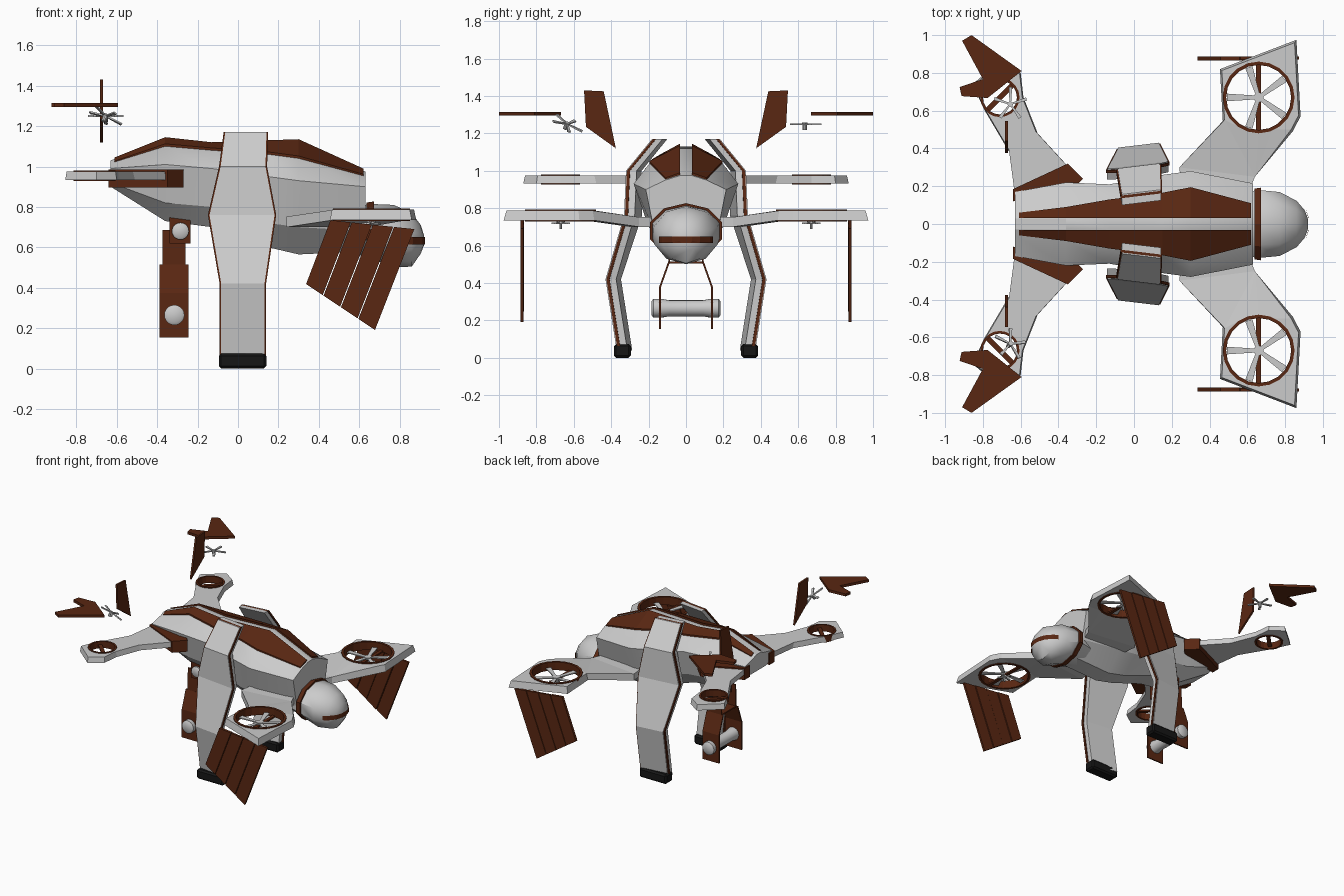
import bpy, bmesh, math
from mathutils import Matrix, Vector

if "Cube" in bpy.data.objects:
    bpy.data.objects.remove(bpy.data.objects["Cube"])


def material(name, rgb):
    m = bpy.data.materials.new(name)
    m.use_nodes = True
    m.diffuse_color = (*rgb, 1)
    m.node_tree.nodes["Principled BSDF"].inputs["Base Color"].default_value = (*rgb, 1)
    return m


GRAY = material("light gray", (0.6, 0.6, 0.6))
BROWN = material("rust brown", (0.1, 0.02, 0.006))
BLACK = material("black rubber", (0.008, 0.008, 0.008))


def finish(name, bm, mat, smooth=None):
    bmesh.ops.recalc_face_normals(bm, faces=bm.faces)
    me = bpy.data.meshes.new(name)
    bm.to_mesh(me)
    bm.free()
    me.materials.append(mat)
    ob = bpy.data.objects.new(name, me)
    bpy.context.collection.objects.link(ob)
    if smooth:
        bpy.ops.object.select_all(action='DESELECT')
        ob.select_set(True)
        bpy.context.view_layer.objects.active = ob
        bpy.ops.object.shade_smooth_by_angle(angle=math.radians(smooth))
    return ob


def loft_bm(rings, closed=False):
    bm = bmesh.new()
    vs = [[bm.verts.new(p) for p in r] for r in rings]
    n = len(vs[0])
    for a, b in zip(vs, vs[1:] + vs[:1] if closed else vs[1:]):
        for i in range(n):
            bm.faces.new((a[i], a[(i + 1) % n], b[(i + 1) % n], b[i]))
    if not closed:
        bm.faces.new(vs[0])
        bm.faces.new(vs[-1])
    return bm


def loft(name, rings, mat, smooth=None, closed=False):
    return finish(name, loft_bm(rings, closed), mat, smooth)


def box(name, lo, hi, mat, bevel=0):
    bm = loft_bm([[(x, lo[1], lo[2]), (x, hi[1], lo[2]), (x, hi[1], hi[2]), (x, lo[1], hi[2])]
                  for x in (lo[0], hi[0])])
    if bevel:
        bmesh.ops.bevel(bm, geom=bm.edges[:], offset=bevel, segments=1, affect='EDGES')
    return finish(name, bm, mat)


def circle(c, r, z, n=16):
    return [(c[0] + r * math.cos(t * math.tau / n), c[1] + r * math.sin(t * math.tau / n), z)
            for t in range(n)]


# Fuselage: x, then half-section pairs (y, z) from belly to spine
SECTIONS = [
    (-.63, (.09, .90), (.15, .92), (.17, .99), (.06, 1.015), (.03, 1.03)),
    (-.36, (.08, .73), (.17, .82), (.22, 1.01), (.09, 1.10), (.03, 1.13)),
    (-.13, (.08, .70), (.17, .80), (.21, .99), (.13, 1.08), (.03, 1.105)),
    (.15, (.07, .60), (.20, .72), (.26, .95), (.165, 1.06), (.03, 1.115)),
    (.30, (.07, .565), (.20, .70), (.28, .93), (.195, 1.04), (.03, 1.12)),
    (.63, (.07, .58), (.17, .68), (.215, .90), (.11, .95), (.03, .975)),
]
loft("fuselage", [[(x, y, z) for y, z in half] + [(x, -y, z) for y, z in reversed(half)]
                  for x, *half in SECTIONS], GRAY, 25)

# Head: x, half width, bottom, top
HEAD = [(.52, .15, .58, .78), (.65, .19, .55, .815), (.77, .178, .50, .81),
        (.86, .13, .505, .77), (.905, .075, .57, .71), (.92, .03, .61, .66)]


def head_rings(rows, grow=0.0, n=10):
    rings = []
    for x, w, lo, hi in rows:
        zc, h = (lo + hi) / 2, (hi - lo) / 2 + grow
        rings.append([(x + grow, (w + grow) * math.cos(t * math.tau / n + math.pi / 2),
                       zc + h * math.sin(t * math.tau / n + math.pi / 2)) for t in range(n)])
    return rings


loft("head", head_rings(HEAD), GRAY, 40)
loft("neck_collar", head_rings([(.625, .185, .55, .81), (.66, .19, .545, .815)], .012), BROWN)

# Visor: a thin slice of a slightly larger head shell
bm = loft_bm(head_rings(HEAD, .005))
for co, no in (((0, 0, .615), (0, 0, -1)), ((0, 0, .65), (0, 0, 1)), ((.835, 0, 0), (-1, 0, 0))):
    bmesh.ops.bisect_plane(bm, geom=bm.verts[:] + bm.edges[:] + bm.faces[:], plane_co=co,
                           plane_no=no, clear_outer=True)
finish("visor", bm, BROWN)


def wing(name, outline, hub, r, z0, z1, s, root=0.0, root_drop=0.0):
    """Tapered plate with a round rotor opening."""
    bm = bmesh.new()
    for loop in ([(x, y, z0) for x, y in outline], circle(hub, r, z0)):
        vs = [bm.verts.new(p) for p in loop]
        for a, b in zip(vs, vs[1:] + vs[:1]):
            bm.edges.new((a, b))
    bmesh.ops.triangle_fill(bm, use_beauty=True, edges=bm.edges[:])
    top = bmesh.ops.extrude_face_region(bm, geom=bm.faces[:])["geom"]
    c = Vector(hub)
    for v in [g for g in top if isinstance(g, bmesh.types.BMVert)]:
        v.co.z = z1
        d = v.co.xy - c
        if d.length > r + .005 and v.co.y > root:
            v.co.xy = c + d * .95
    for v in bm.verts:
        if v.co.y < root:
            v.co.z -= root_drop
        v.co.y *= s
    finish(name, bm, GRAY)


def ring(name, hub, r0, r1, z0, z1):
    loft(name, [circle(hub, r0, z0, 20), circle(hub, r1, z0, 20), circle(hub, r1, z1, 20),
                circle(hub, r0, z1, 20)], BROWN, closed=True)


def propeller(name, loc, r, w, tilt=(0, 0), start=math.pi):
    bm = bmesh.new()
    for k in range(5):
        rot = Matrix.Rotation(start + k * math.tau / 5, 4, 'Z')
        blade = loft_bm([[(x, -h, -.004), (x, h, -.004), (x, h, .004), (x, -h, .004)]
                         for x, h in ((.01, w * .5), (r, w))])
        blade.transform(rot)
        tmp = bpy.data.meshes.new("blade")
        blade.to_mesh(tmp)
        blade.free()
        bm.from_mesh(tmp)
        bpy.data.meshes.remove(tmp)
    bmesh.ops.create_cone(bm, cap_ends=True, segments=10, radius1=r * .12, radius2=r * .16,
                          depth=.04, matrix=Matrix.Translation((0, 0, -.012)))
    bm.transform(Matrix.Translation(loc) @ Matrix.Rotation(tilt[0], 4, 'X')
                 @ Matrix.Rotation(tilt[1], 4, 'Y'))
    finish(name, bm, GRAY)


def bar(name, hub, r, ang, z, w):
    dx, dy = math.cos(ang), math.sin(ang)
    loft(name, [[(hub[0] + t * dx - o * dy, hub[1] + t * dy + o * dx, z + h)
                 for o, h in ((-w, -.006), (w, -.006), (w, .006), (-w, .006))]
                for t in (-r, r)], BROWN)


def plate(name, pts, thick, mat, place):
    loft(name, [[place(a, b, t) for a, b in pts] for t in thick], mat)


LEG = [(.165, 1.17, -.067, .145), (.305, 1.0, -.09, .14), (.31, .76, -.145, .185),
       (.415, .42, -.087, .135), (.355, .04, -.087, .135)]

for s, side in ((1, "back"), (-1, "front")):
    # Spine stripe, raised from the fuselage
    loft("spine_stripe_" + side, [[(max(-.61, min(x, .62)), s * y, z + h) for y, z, h in
         ((.032, t[1], -.02), (.032, t[1], .015), (q[0], q[1], .012), (q[0], q[1], -.02))]
         for x, _, _, _, q, t in SECTIONS], BROWN)

    # Leg in three layers: inner core, brown trim, outer skin
    for part, d0, d1, grow, mat in (("core", -.055, -.018, -.003, GRAY),
                                    ("trim", -.02, -.004, .004, BROWN),
                                    ("skin", -.006, .002, -.004, GRAY)):
        loft(f"leg_{part}_{side}", [[(x, s * (y + d + .12 * (x - .02)), z) for x, d in
             ((a - grow, d0), (b + grow, d0), (b + grow, d1), (a - grow, d1))]
             for y, z, a, b in LEG], mat)
    ys = sorted((s * .295, s * .385))
    box("foot_" + side, (-.095, ys[0], 0), (.14, ys[1], .075), BLACK, .012)

    # Nose wing with rotor
    hub = (.66, .67)
    wing("nose_wing_" + side, [(.25, .2), (.24, .3), (.47, .545), (.455, .82), (.86, .975),
         (.882, .57), (.84, .49), (.64, .25), (.6, .15)], hub, .185, .735, .787, s, .35, .035)
    hub = (.66, s * .67)
    ring("nose_rotor_ring_" + side, hub, .172, .19, .73, .793)
    bar("nose_rotor_bar_" + side, hub, .18, math.pi / 2, .735, .013)
    propeller("nose_propeller_" + side, (*hub, .75), .168, .02)
    propeller("nose_hub_" + side, (*hub, .72), .05, .008)

    # Slatted side panel hanging from the nose wing
    A, B, C, D = (Vector(p) for p in ((.455, .735), (.875, .69), (.68, .19), (.335, .42)))
    for k in range(4):
        u, v = k / 4 + .006, (k + 1) / 4 - .006
        plate(f"side_panel_slat_{k + 1}_{side}",
              [A.lerp(B, u), A.lerp(B, v), D.lerp(C, v), D.lerp(C, u)],
              (.866 + .004 * (k % 2), .886), BROWN, lambda a, b, t: (a, s * t, b))

    # Tail wing with brown root and small rotor opening
    hub = (-.71, .67)
    wing("tail_wing_" + side, [(-.63, .15), (-.66, .38), (-.79, .6), (-.855, .74), (-.7, .87),
         (-.6, .80), (-.585, .67), (-.51, .48), (-.345, .3), (-.36, .18)],
         hub, .1, .933, .975, s, .2)
    hub = (-.71, s * .67)
    ring("tail_rotor_ring_" + side, hub, .09, .104, .928, .98)
    bar("tail_rotor_bar_" + side, hub, .095, s * math.pi / 4, .95, .014)
    plate("tail_wing_root_" + side, [(-.64, .12), (-.64, .185), (-.35, .32), (-.27, .24),
          (-.31, .2)], (.895, .985), BROWN, lambda a, b, t: (a, s * b, t))

    # Tail fins and floating propeller
    plate("tail_fin_flat_" + side, [(-.91, .97), (-.86, 1), (-.595, .81), (-.775, .667),
          (-.913, .677), (-.923, .725), (-.80, .767)], (1.295, 1.315), BROWN,
          lambda a, b, t: (a, s * b, t))
    plate("tail_fin_upright_" + side, [(.375, 1.12), (.44, 1.425), (.545, 1.43), (.535, 1.235)],
          (-.682, -.668), BROWN, lambda a, b, t: (t, s * a, b))
    propeller("tail_propeller_" + side, (-.655, s * .635, 1.25), .09, .009,
              (0, 0) if s > 0 else (-.45, .4), .3)

    # Carrier arm: folded plate under the belly
    for part, x0, x1, path in (("lower", -.388, -.245, ((.14, .155), (.14, .375), (.09, .515))),
                               ("upper", -.373, -.26, ((.09, .51), (.085, .685)))):
        loft(f"carrier_{part}_{side}", [[(x, s * (y + d), z) for x, d in
             ((x0, -.005), (x1, -.005), (x1, .005), (x0, .005))] for y, z in path], BROWN)
    ys = sorted((s * .07, s * .1))
    box("carrier_bracket_" + side, (-.34, ys[0], .62), (-.235, ys[1], .75), BROWN)

# Carrier shelf, pivot and tank
box("carrier_shelf", (-.373, -.09, .505), (-.26, .09, .515), BROWN)


def spindle(name, x, z, profile):
    rows = profile + [(-y, r) for y, r in reversed(profile)]
    loft(name, [[(x + px, y, z + pz) for px, pz, _ in circle((0, 0), r, 0, 20)]
                for y, r in rows], GRAY, 40)


spindle("carrier_pivot", -.285, .68, [(-.12, .032), (-.112, .042), (-.09, .042)])
spindle("tank", -.315, .265, [(-.185, .036), (-.175, .05), (-.13, .05), (-.09, .043)])
